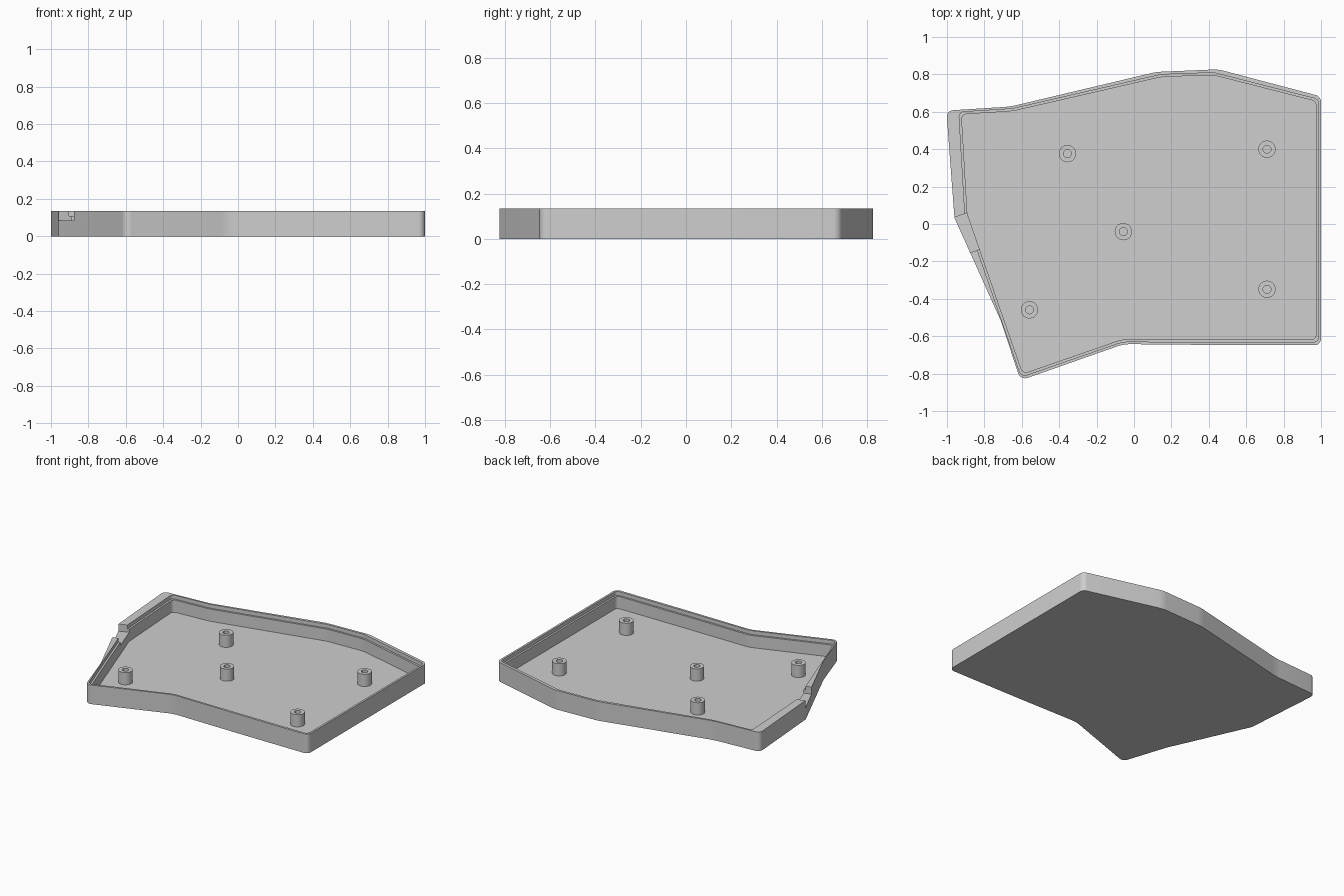
import bpy, bmesh, math
from mathutils import Vector

HEIGHT, LEDGE, FLOOR, NOTCH = 0.135, 0.108, 0.022, 0.085

cube = bpy.data.objects.get("Cube")
if cube:
    bpy.data.objects.remove(cube, do_unlink=True)

grey = bpy.data.materials.new("light grey plastic")
grey.use_nodes = True
colour = (0.62, 0.62, 0.62, 1)
grey.diffuse_color = colour
grey.node_tree.nodes["Principled BSDF"].inputs["Base Color"].default_value = colour


def rounded(points, cuts, steps=8):
    """Replace each corner that has a cut length by an arc."""
    out = []
    n = len(points)
    for i, (p, cut) in enumerate(zip(points, cuts)):
        if not cut:
            out.append(p)
            continue
        a = (points[i - 1] - p).normalized()
        b = (points[(i + 1) % n] - p).normalized()
        half = a.angle(b) / 2
        centre = p + (a + b).normalized() * cut / math.cos(half)
        radius = cut * math.tan(half)
        start = (p + a * cut - centre).normalized()
        end = (p + b * cut - centre).normalized()
        out += [centre + start.slerp(end, k / steps).normalized() * radius
                for k in range(steps + 1)]
    return out


def inset(points, d):
    """Move every edge of a counter-clockwise outline inward by d."""
    out = []
    n = len(points)
    for i, p in enumerate(points):
        u = (p - points[i - 1]).normalized()
        v = (points[(i + 1) % n] - p).normalized()
        nu, nv = Vector((-u.y, u.x)), Vector((-v.y, v.x))
        out.append(p + (nu + nv) * d / (1 + nu.dot(nv)))
    return out


def circle(centre, r, n=48):
    return [Vector((centre[0] + r * math.cos(k * math.tau / n),
                    centre[1] + r * math.sin(k * math.tau / n))) for k in range(n)]


def loft(name, rings):
    """Join (counter-clockwise outline, z) rings with walls and cap both ends."""
    bm = bmesh.new()
    loops = [[bm.verts.new((p.x, p.y, z)) for p in ring] for ring, z in rings]
    n = len(loops[0])
    for low, high in zip(loops, loops[1:]):
        for i in range(n):
            j = (i + 1) % n
            bm.faces.new((low[i], low[j], high[j], high[i]))
    bm.faces.new(loops[0][::-1])
    bm.faces.new(loops[-1])
    mesh = bpy.data.meshes.new(name)
    bm.to_mesh(mesh)
    bm.free()
    mesh.materials.append(grey)
    obj = bpy.data.objects.new(name, mesh)
    bpy.context.collection.objects.link(obj)
    return obj


def select(obj):
    bpy.ops.object.select_all(action="DESELECT")
    obj.select_set(True)
    bpy.context.view_layer.objects.active = obj


def smooth(obj):
    select(obj)
    bpy.ops.object.shade_smooth_by_angle(angle=math.radians(19))


# Tray outlines, counter-clockwise from the front tip
outer = [Vector(p) for p in (
    (-0.607, -0.836), (-0.055, -0.642), (0.44, -0.647), (1, -0.648), (1, 0.682),
    (0.45, 0.827), (0.12, 0.813), (-0.66, 0.628), (-1.003, 0.606),
    (-0.96, 0.033), (-0.71, -0.522))]
lip = [Vector(p) for p in (
    (-0.602, -0.817), (-0.06, -0.629), (0.44, -0.631), (0.986, -0.631), (0.986, 0.666),
    (0.425, 0.809), (0.145, 0.799), (-0.65, 0.616), (-0.936, 0.598),
    (-0.904, 0.053), (-0.706, -0.52))]
cavity = inset(lip, 0.013)
outer_cuts = [0.04, 0.04, 0, 0.035, 0.03, 0.03, 0.03, 0.04, 0.035, 0, 0]
inner_cuts = [c * 0.75 for c in outer_cuts]
outer = rounded(outer, outer_cuts)
lip = rounded(lip, inner_cuts)
cavity = rounded(cavity, inner_cuts)

# Tray with floor, wall and stepped lip
tray = loft("tray", [(outer, 0), (outer, HEIGHT), (lip, HEIGHT), (lip, LEDGE),
                     (cavity, LEDGE), (cavity, FLOOR)])

# Cable notch through the side wall
notch = [Vector(p) for p in ((-0.95, -0.18), (-0.77, -0.115), (-0.82, 0.085), (-1.03, 0.01))]
cutter = loft("notch_cutter", [(notch, NOTCH), (notch, HEIGHT + 0.1)])
cutter.hide_render = True
cut = tray.modifiers.new("notch", "BOOLEAN")
cut.operation = "DIFFERENCE"
cut.solver = "EXACT"
cut.object = cutter
select(tray)
bpy.ops.object.modifier_apply(modifier=cut.name)
bpy.data.objects.remove(cutter, do_unlink=True)
smooth(tray)

# Hollow screw posts standing on the floor
posts = [(-0.356, 0.376), (0.711, 0.4), (-0.057, -0.041), (0.711, -0.349), (-0.559, -0.459)]
for i, c in enumerate(posts):
    wide, hole = circle(c, 0.046), circle(c, 0.021)
    post = loft(f"screw_post_{i + 1}", [(wide, FLOOR - 0.004), (wide, LEDGE),
                                        (hole, LEDGE), (hole, FLOOR + 0.004)])
    smooth(post)
